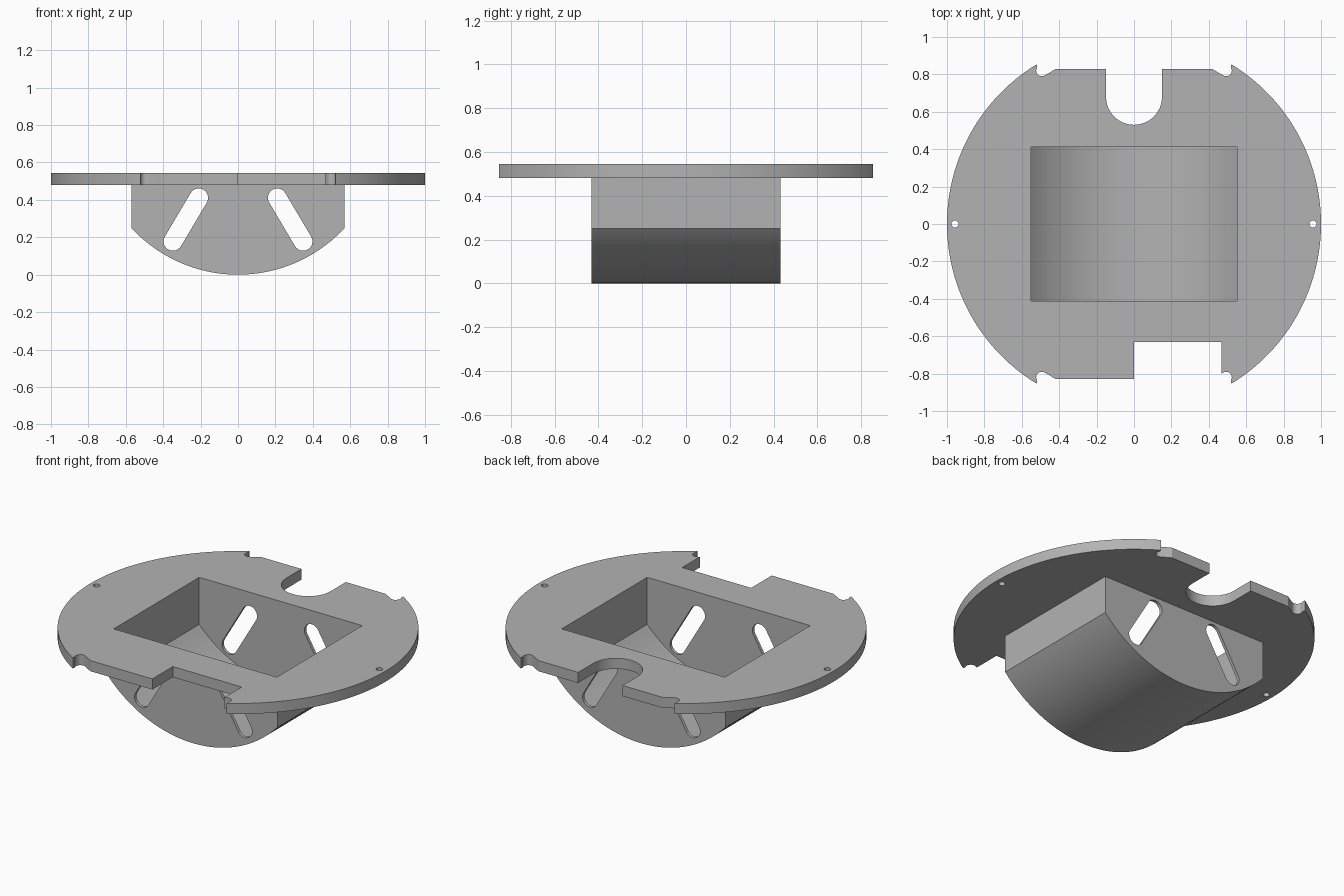
import bpy, bmesh
from math import sin, cos, pi, radians, atan2, asin, hypot

if "Cube" in bpy.data.objects:
    bpy.data.objects.remove(bpy.data.objects["Cube"], do_unlink=True)

PLATE_Z, TOP_Z = 0.48, 0.545

grey = bpy.data.materials.new("plain grey")
grey.use_nodes = True
grey.diffuse_color = (0.45, 0.45, 0.45, 1)
grey.node_tree.nodes["Principled BSDF"].inputs["Base Color"].default_value = (0.45, 0.45, 0.45, 1)


def arc(cx, cy, r, start, end, steps):
    return [(cx + r * cos(start + (end - start) * i / steps),
             cy + r * sin(start + (end - start) * i / steps)) for i in range(steps + 1)]


def prism(name, outline, axis, low, high):
    """Extrude a closed outline along y or z."""
    bm = bmesh.new()
    place = (lambda a, b: (a, b, low)) if axis == "z" else (lambda a, b: (a, low, b))
    face = bm.faces.new([bm.verts.new(place(a, b)) for a, b in outline])
    moved = bmesh.ops.extrude_face_region(bm, geom=[face])["geom"]
    shift = (0, 0, high - low) if axis == "z" else (0, high - low, 0)
    bmesh.ops.translate(bm, vec=shift, verts=[v for v in moved if isinstance(v, bmesh.types.BMVert)])
    bmesh.ops.recalc_face_normals(bm, faces=bm.faces)
    mesh = bpy.data.meshes.new(name)
    bm.to_mesh(mesh)
    bm.free()
    mesh.materials.append(grey)
    obj = bpy.data.objects.new(name, mesh)
    bpy.context.collection.objects.link(obj)
    return obj


def capsule(x1, y1, x2, y2, r):
    a = atan2(y2 - y1, x2 - x1)
    return arc(x2, y2, r, a - pi / 2, a + pi / 2, 16) + arc(x1, y1, r, a + pi / 2, a + 3 * pi / 2, 16)


def rectangle(x1, y1, x2, y2):
    return [(x1, y1), (x2, y1), (x2, y2), (x1, y2)]


def bowl(half_width, r, top):
    """Box section with a round underside."""
    a = asin(half_width / r)
    return arc(0, 0.775, r, -pi / 2 - a, -pi / 2 + a, 48) + [(half_width, top), (-half_width, top)]


def only(obj):
    bpy.ops.object.select_all(action="DESELECT")
    obj.select_set(True)
    bpy.context.view_layer.objects.active = obj


def cut(obj, cutters):
    only(obj)
    for cutter in cutters:
        mod = obj.modifiers.new("cut", "BOOLEAN")
        mod.operation, mod.solver, mod.object = "DIFFERENCE", "EXACT", cutter
        bpy.ops.object.modifier_apply(modifier=mod.name)
        bpy.data.objects.remove(cutter, do_unlink=True)
    bpy.ops.object.shade_smooth_by_angle(angle=radians(30))


# Round plate: one quarter with its corner notch, mirrored to all four
tip = atan2(0.853, 0.52)
quarter = arc(0, 0, 1, 0, tip, 32) + arc(0.493, 0.82, 0.03, radians(35), radians(-120), 10) + [(0.42, 0.828)]
half = quarter + [(-x, y) for x, y in reversed(quarter)]
outline = half + [(x, -y) for x, y in reversed(half[1:-1])]
plate = prism("round_plate", outline, "z", PLATE_Z, TOP_Z)
cut(plate, [
    prism("opening_cutter", rectangle(-0.552, -0.413, 0.552, 0.413), "z", 0.3, 0.7),
    prism("round_slot_cutter", capsule(0, 0.68, 0, 1.2, 0.15), "z", 0.3, 0.7),
    prism("square_notch_cutter", rectangle(0, -1.1, 0.467, -0.63), "z", 0.3, 0.7),
] + [prism("screw_hole_cutter", arc(s * 0.957, 0, 0.019, 0, 1.9 * pi, 19), "z", 0.3, 0.7) for s in (-1, 1)])

# Hollow housing with slanted slots through the front and back walls
housing = prism("housing", bowl(0.57, 0.775, PLATE_Z), "y", -0.432, 0.432)
cut(housing, [prism("cavity_cutter", bowl(0.552, 0.757, 0.7), "y", -0.413, 0.413)] + [
    prism("slot_cutter", capsule(s * 0.21, 0.411, s * 0.348, 0.178, 0.05), "y", -0.6, 0.6) for s in (-1, 1)])
